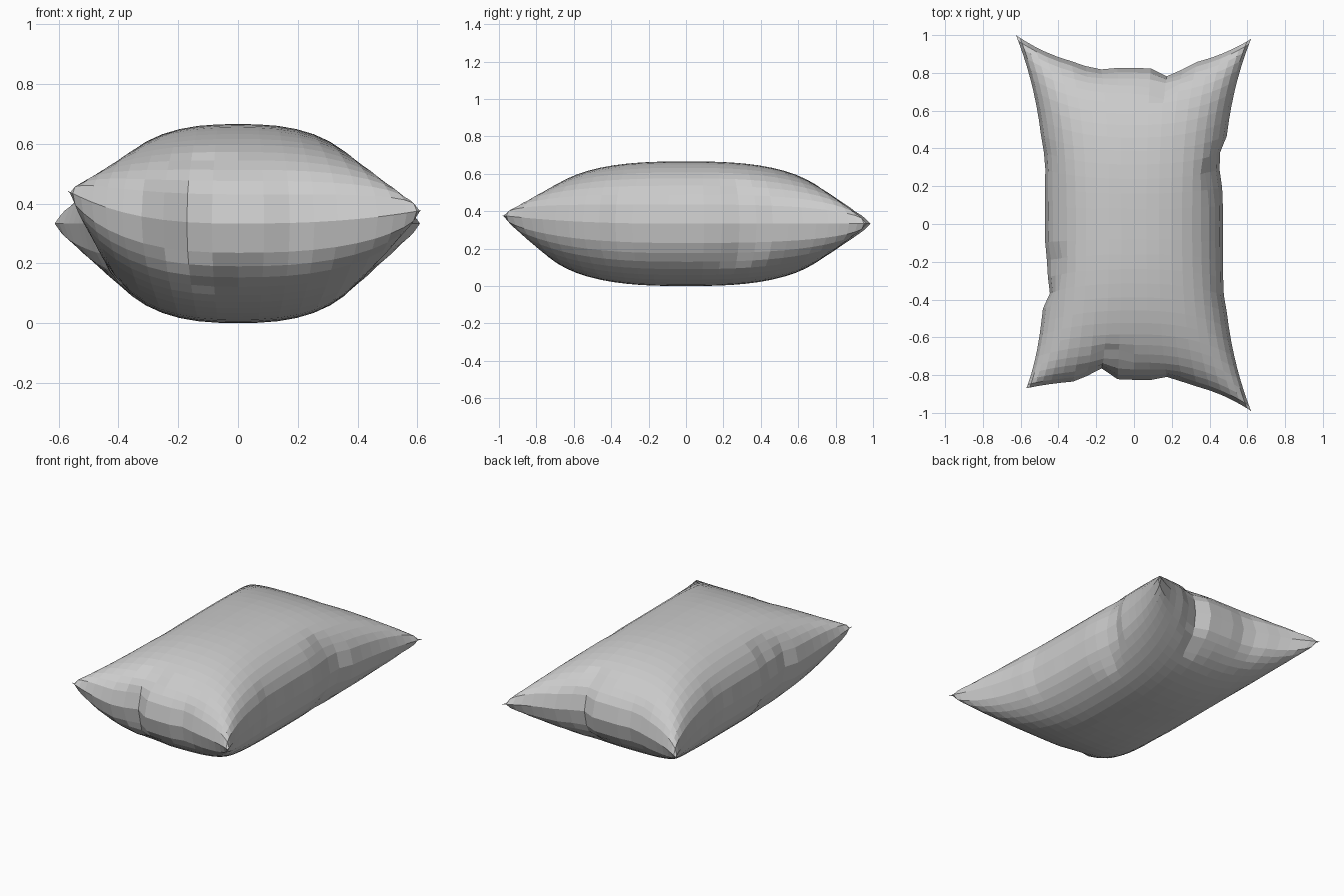
import bpy, bmesh
from math import sin, pi, exp, hypot

if "Cube" in bpy.data.objects:
    bpy.data.objects.remove(bpy.data.objects["Cube"])

NX, NY = 20, 28          # grid cells across each cloth sheet
MID = 0.333              # seam height

# Corner shifts: (sign x, sign y) -> (dx, dy, dz)
CORNERS = {(-1, -1): (0.045, 0.12, 0.11), (1, -1): (0.005, 0.0, 0.045),
           (-1, 1): (-0.01, 0.01, 0.0), (1, 1): (0.005, -0.01, 0.0)}

# Puckers along the seam: x, y, inward dx, dy, radius
PUCKERS = [(-0.19, -0.82, 0.0, 0.07, 0.06), (-0.12, -0.70, 0.0, 0.05, 0.05),
           (0.20, -0.83, 0.0, 0.03, 0.05), (0.20, 0.83, 0.0, -0.06, 0.06),
           (0.14, 0.72, 0.0, -0.05, 0.05), (-0.21, 0.82, 0.0, -0.025, 0.05),
           (0.48, 0.34, -0.04, 0.0, 0.06), (0.42, 0.24, -0.04, 0.0, 0.05),
           (-0.48, -0.34, 0.04, 0.0, 0.06), (-0.42, -0.22, 0.04, 0.0, 0.05),
           (0.48, -0.34, -0.012, 0.0, 0.05), (-0.48, 0.33, 0.015, 0.0, 0.05)]


def cloth_point(i, j, side):
    a, b = 2 * i / NX - 1, 2 * j / NY - 1
    # Cells tighten towards the seam so the rim is round
    u = 0.25 * a + 0.75 * sin(a * pi / 2)
    v = 0.35 * b + 0.65 * sin(b * pi / 2)
    au, av = min(abs(u), 1), min(abs(v), 1)
    # Pulled-out corners
    x = u * (0.47 + 0.145 * av ** 2.6)
    y = v * (0.825 + 0.165 * au ** 2.5)
    z = side * MID * max(0, (1 - au ** 2.6) * (1 - av ** 2.75)) ** 0.48
    dx, dy, dz = CORNERS[(1 if u > 0 else -1, 1 if v > 0 else -1)]
    w = (au * av) ** 2.5
    x, y, z = x + dx * w, y + dy * w, z + dz * w
    # Pinched wrinkles
    ox = oy = 0
    for px, py, qx, qy, r in PUCKERS:
        k = exp(-(hypot(x - px, y - py) / r) ** 2)
        ox, oy = ox + qx * k, oy + qy * k
    return x + ox, y + oy, z + MID


# Pillow: two sheets sewn together at the rim
bm = bmesh.new()
for side in (1, -1):
    grid = [[bm.verts.new(cloth_point(i, j, side)) for j in range(NY + 1)]
            for i in range(NX + 1)]
    for i in range(NX):
        for j in range(NY):
            quad = [grid[i][j], grid[i + 1][j], grid[i + 1][j + 1], grid[i][j + 1]]
            bm.faces.new(quad[::side])
bmesh.ops.remove_doubles(bm, verts=bm.verts, dist=0.0005)
bmesh.ops.recalc_face_normals(bm, faces=bm.faces)

mesh = bpy.data.meshes.new("pillow")
bm.to_mesh(mesh)
bm.free()
pillow = bpy.data.objects.new("pillow", mesh)
bpy.context.collection.objects.link(pillow)
